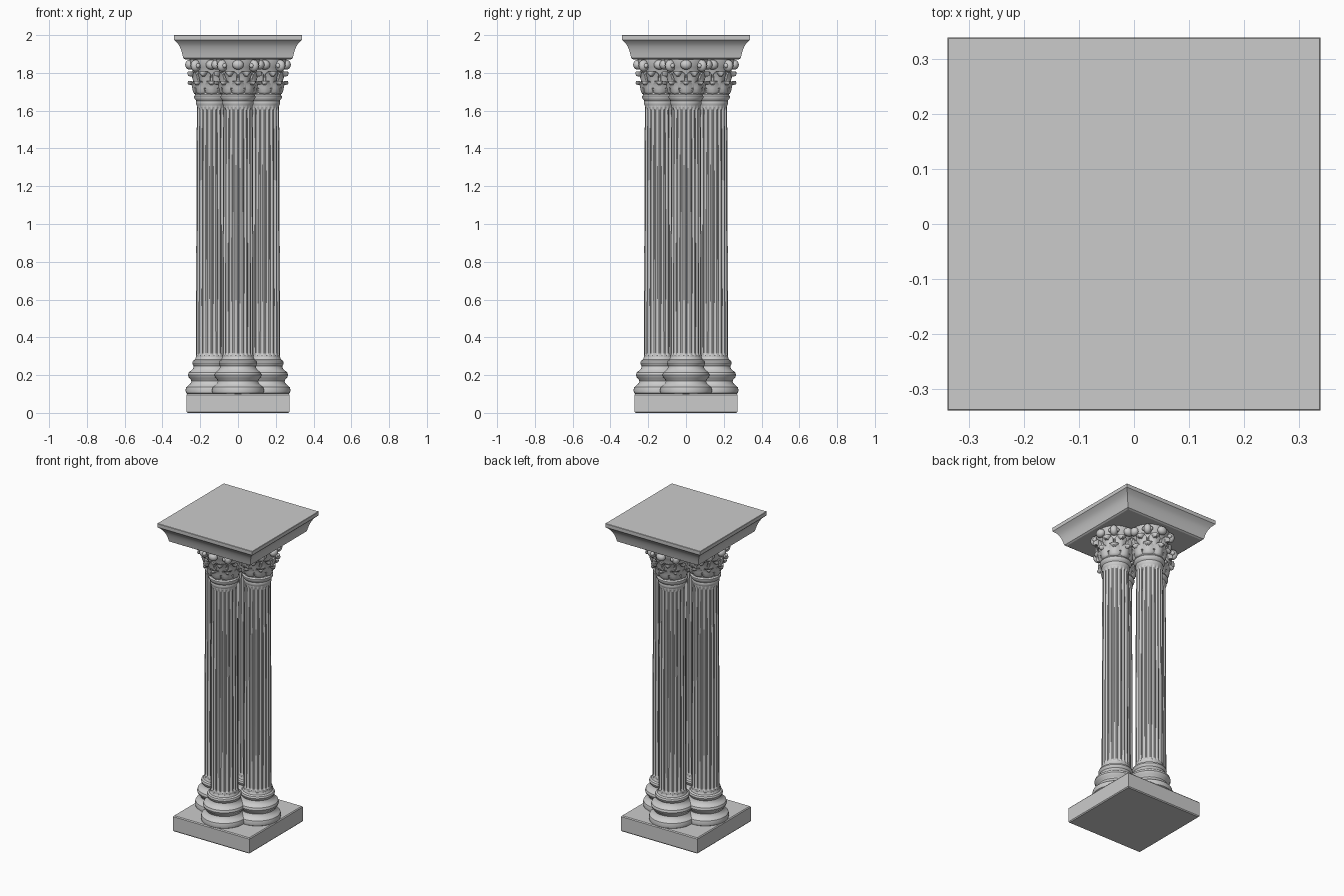
import bpy, bmesh, math
from mathutils import Vector, Matrix

if "Cube" in bpy.data.objects:
    bpy.data.objects.remove(bpy.data.objects["Cube"])

stone = bpy.data.materials.new("grey stone")
stone.diffuse_color = (0.6, 0.6, 0.6, 1)
stone.use_nodes = True
stone.node_tree.nodes["Principled BSDF"].inputs["Base Color"].default_value = stone.diffuse_color
D = 0.14            # distance of each column axis from the centre
TAU = 2 * math.pi


def finish(bm, name, angle=35):
    bmesh.ops.recalc_face_normals(bm, faces=bm.faces)
    me = bpy.data.meshes.new(name)
    bm.to_mesh(me)
    bm.free()
    me.materials.append(stone)
    ob = bpy.data.objects.new(name, me)
    bpy.context.collection.objects.link(ob)
    bpy.ops.object.select_all(action='DESELECT')
    ob.select_set(True)
    bpy.context.view_layer.objects.active = ob
    bpy.ops.object.shade_smooth_by_angle(angle=math.radians(angle))
    return ob


def loft(bm, rings):
    """Skin a stack of closed rings and cap both ends."""
    rows = [[bm.verts.new(p) for p in ring] for ring in rings]
    n = len(rows[0])
    for a, b in zip(rows, rows[1:]):
        for i in range(n):
            j = (i + 1) % n
            bm.faces.new((a[i], a[j], b[j], b[i]))
    bm.faces.new(rows[0][::-1])
    bm.faces.new(rows[-1])


def square(h, z):
    return [(-h, -h, z), (h, -h, z), (h, h, z), (-h, h, z)]


def circle(r, z, n=48):
    return [(r * math.cos(TAU * i / n), r * math.sin(TAU * i / n), z) for i in range(n)]


def four(ob):
    """Place the part on all four column axes."""
    name = ob.name
    for k in range(4):
        o = ob if k == 0 else bpy.data.objects.new(f"{name}_{k + 1}", ob.data)
        if k:
            bpy.context.collection.objects.link(o)
        a = k * math.pi / 2
        o.location = (D * math.cos(a), D * math.sin(a), 0)
        o.rotation_euler.z = a


# square plinth
bm = bmesh.new()
loft(bm, [square(h, z) for h, z in [(.268, 0), (.273, .006), (.273, .096), (.268, .102)]])
finish(bm, "plinth")

# moulded square top slab
bm = bmesh.new()
loft(bm, [square(h, z) for h, z in [
    (.28, 1.872), (.29, 1.878), (.295, 1.90), (.301, 1.92), (.308, 1.938),
    (.318, 1.955), (.331, 1.968), (.339, 1.975), (.34, 1.998), (.338, 2.0)]])
finish(bm, "top_slab", 30)

# turned column base
bm = bmesh.new()
loft(bm, [circle(r, z) for r, z in [
    (.125, .098), (.135, .105), (.138, .12), (.134, .136), (.122, .146), (.111, .156),
    (.107, .168), (.111, .178), (.120, .186), (.125, .20), (.121, .214), (.107, .225),
    (.097, .236), (.094, .248), (.099, .255), (.102, .265), (.098, .276), (.088, .282),
    (.083, .295)]])
four(finish(bm, "column_base"))

# fluted shaft
FLUTES, SEG = 20, 8
section = [0, 0, .55, .87, 1, .87, .55, 0]


def fluted(r, z, depth):
    n = FLUTES * SEG
    ring = []
    for i in range(n):
        a = TAU * i / n
        rr = r - depth * section[i % SEG]
        ring.append((rr * math.cos(a), rr * math.sin(a), z))
    return ring


bm = bmesh.new()
loft(bm, [fluted(r, z, d) for r, z, d in [
    (.082, .285, 0), (.082, .305, 0), (.082, .311, .006), (.082, .32, .008),
    (.081, .9, .008), (.078, 1.60, .008), (.078, 1.612, .006), (.078, 1.62, 0),
    (.078, 1.64, 0)]])
four(finish(bm, "fluted_shaft"))

# capital: neck rings and bell
bm = bmesh.new()
loft(bm, [circle(r, z) for r, z in [
    (.077, 1.625), (.082, 1.635), (.083, 1.645), (.081, 1.652), (.086, 1.658),
    (.092, 1.668), (.092, 1.678), (.085, 1.686), (.084, 1.70), (.087, 1.74),
    (.094, 1.79), (.106, 1.83), (.114, 1.845), (.116, 1.875)]])
four(finish(bm, "capital_bell"))


def leaf(bm, angle, path, widths):
    """Curled leaf: a ribbed strip following (r, z), with a scalloped outline."""
    c, s = math.cos(angle), math.sin(angle)
    outer, inner = [], []
    for k, ((r, z), w) in enumerate(zip(path, widths)):
        w *= 1.0 if k % 2 else .82
        o, n = [], []
        for t in (-1, -.5, 0, .5, 1):
            rr = r + .006 * (1 - abs(t)) - .008 * t * t
            x, y = rr, t * w
            o.append(bm.verts.new((x * c - y * s, x * s + y * c, z)))
            x -= .012
            n.append(bm.verts.new((x * c - y * s, x * s + y * c, z - .003)))
        outer.append(o)
        inner.append(n[::-1])
    rows = [o + n for o, n in zip(outer, inner)]
    for a, b in zip(rows, rows[1:]):
        for i in range(10):
            j = (i + 1) % 10
            bm.faces.new((a[i], a[j], b[j], b[i]))
    bm.faces.new(rows[0][::-1])
    bm.faces.new(rows[-1])


# capital: two tiers of leaves
bm = bmesh.new()
for k in range(8):
    leaf(bm, TAU * k / 8,
         [(.086, 1.688), (.092, 1.70), (.096, 1.72), (.100, 1.738), (.108, 1.752),
          (.117, 1.757), (.121, 1.748), (.118, 1.738)],
         [.030, .034, .036, .036, .033, .028, .020, .008])
    leaf(bm, TAU * (k + .5) / 8,
         [(.090, 1.72), (.096, 1.745), (.102, 1.77), (.110, 1.792), (.120, 1.805),
          (.129, 1.807), (.132, 1.796), (.128, 1.784)],
         [.026, .032, .036, .036, .034, .028, .020, .008])
four(finish(bm, "capital_leaves", 50))

# capital: corner scrolls with a bud between them
bm = bmesh.new()
for k in range(8):
    corner = k % 2
    a = TAU * k / 8
    r, z = (.118, 1.838) if corner else (.116, 1.843)
    scale = (.030, .024, .032) if corner else (.024, .030, .026)
    m = (Matrix.Rotation(a, 4, 'Z') @ Matrix.Translation((r, 0, z))
         @ Matrix.Diagonal((*scale, 1)))
    bmesh.ops.create_uvsphere(bm, u_segments=16, v_segments=10, radius=1, matrix=m)
    if corner:      # raised eye on both sides of the scroll
        for s in (-1, 1):
            e = Matrix.Rotation(a, 4, 'Z') @ Matrix.Translation((r + .004, s * .02, z))
            bmesh.ops.create_uvsphere(bm, u_segments=10, v_segments=6, radius=.013, matrix=e)
four(finish(bm, "capital_scrolls", 50))
